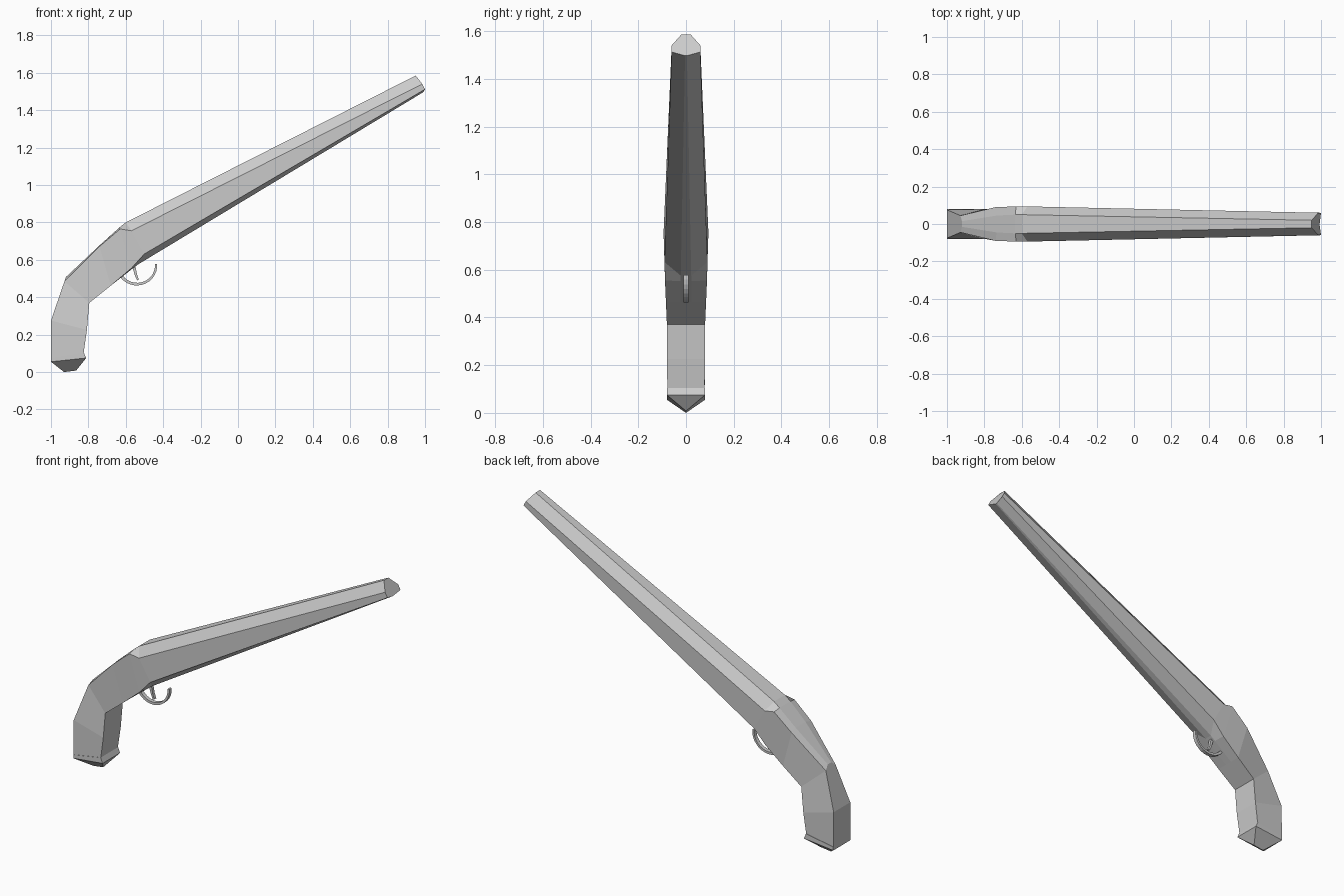
import bpy, bmesh, math
from mathutils import Vector

cube = bpy.data.objects.get("Cube")
if cube:
    bpy.data.objects.remove(cube)

grey = bpy.data.materials.new("plain_grey")
grey.use_nodes = True
colour = (0.6, 0.6, 0.6, 1)
grey.diffuse_color = colour
grey.node_tree.nodes["Principled BSDF"].inputs["Base Color"].default_value = colour


def finish(bm, name):
    bmesh.ops.remove_doubles(bm, verts=bm.verts, dist=0.0005)
    bmesh.ops.recalc_face_normals(bm, faces=bm.faces)
    mesh = bpy.data.meshes.new(name)
    bm.to_mesh(mesh)
    bm.free()
    mesh.materials.append(grey)
    obj = bpy.data.objects.new(name, mesh)
    bpy.context.collection.objects.link(obj)
    return obj


def loft(name, sections):
    """Skin a row of mirrored cross-sections, each given as (x, half width, z) points."""
    bm = bmesh.new()
    rings = []
    for half in sections:
        ring = [(x, -y, z) for x, y, z in half] + [(x, y, z) for x, y, z in reversed(half)]
        rings.append([bm.verts.new(p) for p in ring])
    for a, b in zip(rings, rings[1:]):
        for i in range(len(a)):
            j = (i + 1) % len(a)
            bm.faces.new((a[i], a[j], b[j], b[i]))
    bm.faces.new(rings[0])
    bm.faces.new(rings[-1])
    return finish(bm, name)


def ribbon(name, path, thick, half_width):
    """Flat metal strip following a path in the xz plane; thick may taper along it."""
    bm = bmesh.new()
    rings = []
    for i, (x, z) in enumerate(path):
        p, q = path[max(i - 1, 0)], path[min(i + 1, len(path) - 1)]
        side = Vector((p[1] - q[1], 0, q[0] - p[0])).normalized() * thick(i / (len(path) - 1)) / 2
        c = Vector((x, 0, z))
        across = Vector((0, half_width, 0))
        rings.append([bm.verts.new(v) for v in
                      (c + side - across, c + side + across, c - side + across, c - side - across)])
    for a, b in zip(rings, rings[1:]):
        for i in range(4):
            j = (i + 1) % 4
            bm.faces.new((a[i], a[j], b[j], b[i]))
    bm.faces.new(rings[0])
    bm.faces.new(rings[-1])
    return finish(bm, name)


# Tapered barrel: breech to muzzle (top, upper side, lower side, keel)
breech = [(-0.6, 0.05, 0.8), (-0.57, 0.094, 0.755), (-0.5, 0.09, 0.632), (-0.535, 0.022, 0.575)]
muzzle = [(0.95, 0.02, 1.585), (0.985, 0.06, 1.54), (1.0, 0.06, 1.512), (0.992, 0.004, 1.497)]
loft("barrel", [breech, muzzle])

# Stock: from the breech back through the wrist and down the grip
stock_end = [(-0.635, 0.05, 0.772), (-0.63, 0.094, 0.765), (-0.57, 0.088, 0.555), (-0.565, 0.022, 0.552)]
wrist = [(-0.735, 0.045, 0.682), (-0.74, 0.09, 0.672), (-0.68, 0.084, 0.462), (-0.68, 0.022, 0.462)]
bend = [(-0.92, 0.015, 0.508), (-0.928, 0.045, 0.485), (-0.795, 0.08, 0.37), (-0.795, 0.022, 0.37)]
grip = [(-1.0, 0.025, 0.275), (-1.0, 0.076, 0.275), (-0.808, 0.08, 0.225), (-0.808, 0.022, 0.225)]
heel = [(-1.0, 0.025, 0.075), (-1.0, 0.078, 0.075), (-0.825, 0.078, 0.105), (-0.825, 0.022, 0.105)]
loft("stock", [breech, stock_end, wrist, bend, grip, heel])

# Butt cap: a lip around the grip, closing to a ridge underneath
bm = bmesh.new()
rings = []
for corners in (((-1.0, 0.075), (-0.825, 0.105)), ((-1.0, 0.055), (-0.812, 0.075))):
    (xb, zb), (xf, zf) = corners
    rings.append([bm.verts.new(p) for p in
                  ((xb, -0.08, zb), (xf, -0.08, zf), (xf, 0.08, zf), (xb, 0.08, zb))])
back, front = bm.verts.new((-0.93, 0, 0.0)), bm.verts.new((-0.865, 0, 0.008))
top, low = rings
bm.faces.new(top)
for i in range(4):
    j = (i + 1) % 4
    bm.faces.new((top[i], top[j], low[j], low[i]))
bm.faces.new((low[0], low[1], front, back))
bm.faces.new((low[2], low[3], back, front))
bm.faces.new((low[1], low[2], front))
bm.faces.new((low[3], low[0], back))
finish(bm, "butt_cap")

# Trigger guard: a hook open at the front, and the trigger inside it
arc = [math.radians(205 + 160 * i / 14) for i in range(15)]
ribbon("trigger_guard", [(-0.54 + 0.102 * math.cos(a), 0.57 + 0.1 * math.sin(a)) for a in arc],
       lambda t: 0.016 - 0.005 * t, 0.011)
ribbon("trigger", [(-0.565, 0.59), (-0.553, 0.55), (-0.546, 0.52), (-0.535, 0.492)],
       lambda t: 0.018 - 0.008 * t, 0.009)
